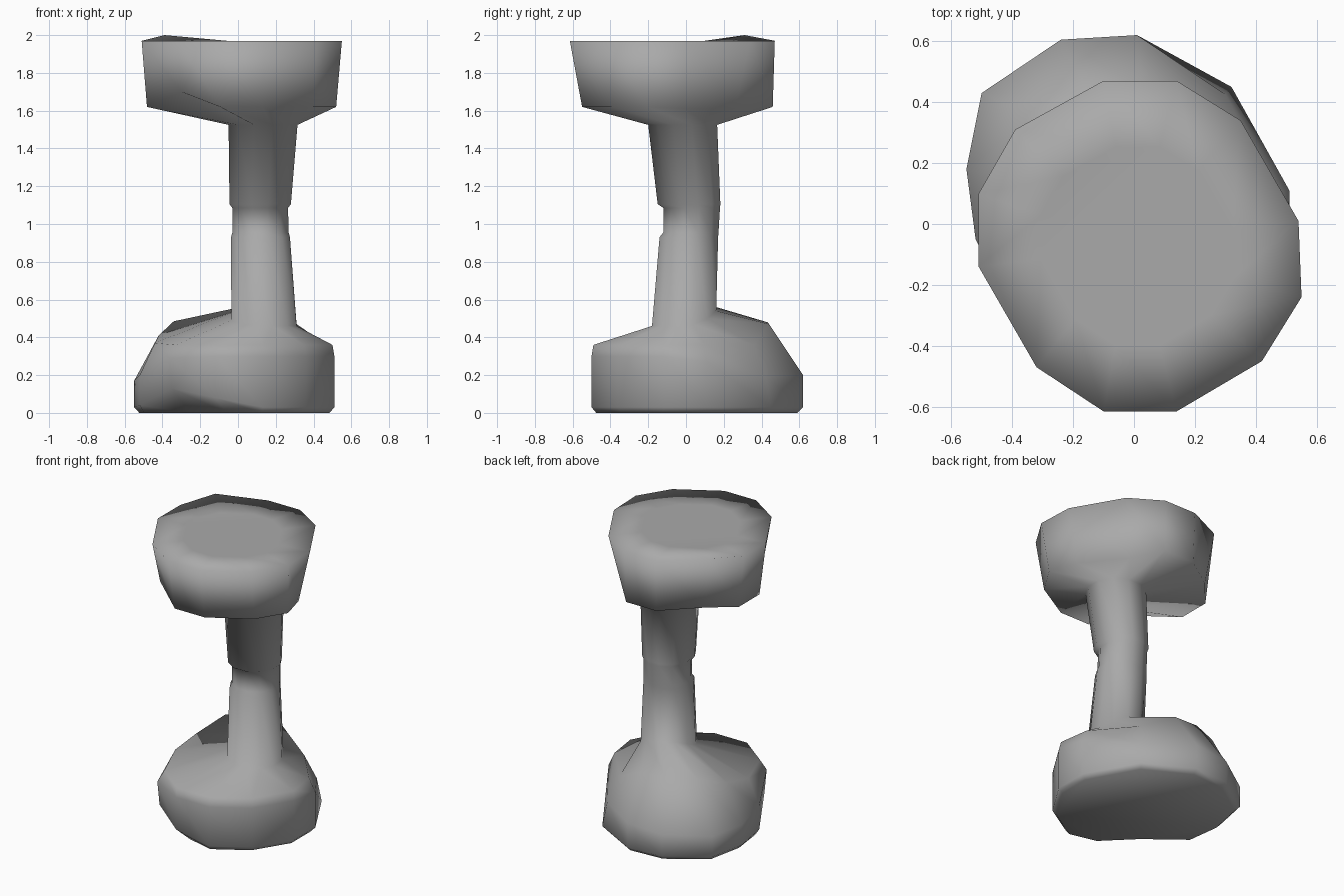
import bpy
import bmesh
import math

cube = bpy.data.objects.get("Cube")
if cube:
    bpy.data.objects.remove(cube)

# Single stone colour
stone = bpy.data.materials.new("grey_stone")
stone.use_nodes = True
GREY = (0.4, 0.4, 0.4, 1)
stone.diffuse_color = GREY
stone.node_tree.nodes["Principled BSDF"].inputs["Base Color"].default_value = GREY

# Twelve-sided outlines, clockwise from the back
BASE = [(-.24, .605), (.01, .62), (.32, .45), (.51, .11), (.51, -.12), (.36, -.36),
        (.13, -.5), (-.12, -.5), (-.36, -.36), (-.52, -.05), (-.55, .18), (-.5, .43)]
SHOULDER = [(-.15, .43), (.03, .44), (.25, .36), (.47, .1), (.5, -.11), (.35, -.35),
            (.13, -.49), (-.12, -.49), (-.33, -.33), (-.44, -.05), (-.42, .15), (-.34, .35)]
BOWL = [(-.1, .47), (.14, .47), (.35, .34), (.54, .01), (.55, -.24), (.42, -.45),
        (.14, -.615), (-.1, -.615), (-.32, -.47), (-.51, -.14), (-.51, .1), (-.39, .31)]


def ring(outline, heights, sx=1, sy=1, dx=0, dy=0, chips={}):
    """Outline scaled and moved; heights are one value or one per corner.
    Chips replace single corners by index."""
    if not isinstance(heights, (list, tuple)):
        heights = [heights] * len(outline)
    points = [(x * sx + dx, y * sy + dy, z) for (x, y), z in zip(outline, heights)]
    for index, point in chips.items():
        points[index] = point
    return points


def shaft(x0, x1, y0, y1, heights):
    """Twelve-sided shaft section filling the given bounds."""
    k = 0.5 / math.cos(math.radians(15))
    angles = [math.radians(105 - 30 * i) for i in range(12)]
    outline = [(math.cos(a), math.sin(a)) for a in angles]
    return ring(outline, heights, (x1 - x0) * k, (y1 - y0) * k, (x0 + x1) / 2, (y0 + y1) / 2)


# Worn base: corner broken off below, another above, and a sloping back
bottom = ring(BASE, 0, .95, .95, chips={7: (-.06, -.43, 0), 8: (-.25, -.24, 0)})
lower = ring(BASE, .03, chips={7: (-.12, -.5, .08), 8: (-.35, -.35, .13),
                               9: (-.52, -.05, .04)})
upper = ring(BASE, [.18, .2, .2, .27, .3, .3, .3, .3, .29, .2, .17, .17],
             chips={2: (.3, .425, .19)})
shoulder = ring(SHOULDER, [.48, .47, .36, .36, .36, .36, .36, .36, .36, .37, .41, .485])
foot = shaft(-.035, .31, -.18, .16,
             [.56, .54, .5, .47, .46, .46, .46, .46, .47, .49, .53, .56])

# Shaft with a shallow worn band at mid height
shaft_rings = [shaft(-.037, .275, -.14, .17, .93),
               shaft(-.03, .268, -.12, .172, .955),
               shaft(-.03, .265, -.12, .18, 1.085),
               shaft(-.045, .28, -.15, .182, 1.105),
               shaft(-.05, .315, -.2, .165, 1.525)]

# Bowl-shaped head with chipped underside corners and one raised rim corner
bowl_low = ring(BOWL, 1.62, .945, .93, 0, .022,
                chips={2: (.25, .26, 1.61), 3: (.46, 0, 1.61), 8: (-.3, -.415, 1.7),
                       11: (-.34, .28, 1.64)})
rim = ring(BOWL, 1.97, chips={11: (-.39, .31, 2.0)})
top = ring(BOWL, 1.97, .6, .6, 0, -.03)

# Skin consecutive rings into one continuous body
rings = [bottom, lower, upper, shoulder, foot, *shaft_rings, bowl_low, rim, top]
bm = bmesh.new()
loops = [[bm.verts.new(p) for p in r] for r in rings]
for a, b in zip(loops, loops[1:]):
    for i in range(12):
        j = (i + 1) % 12
        bm.faces.new((a[i], a[j], b[j], b[i]))
bm.faces.new(loops[0])
bm.faces.new(loops[-1])
bmesh.ops.recalc_face_normals(bm, faces=bm.faces)
for f in bm.faces:
    f.smooth = True

mesh = bpy.data.meshes.new("stone_pillar")
bm.to_mesh(mesh)
bm.free()
mesh.materials.append(stone)
pillar = bpy.data.objects.new("stone_pillar", mesh)
bpy.context.collection.objects.link(pillar)
